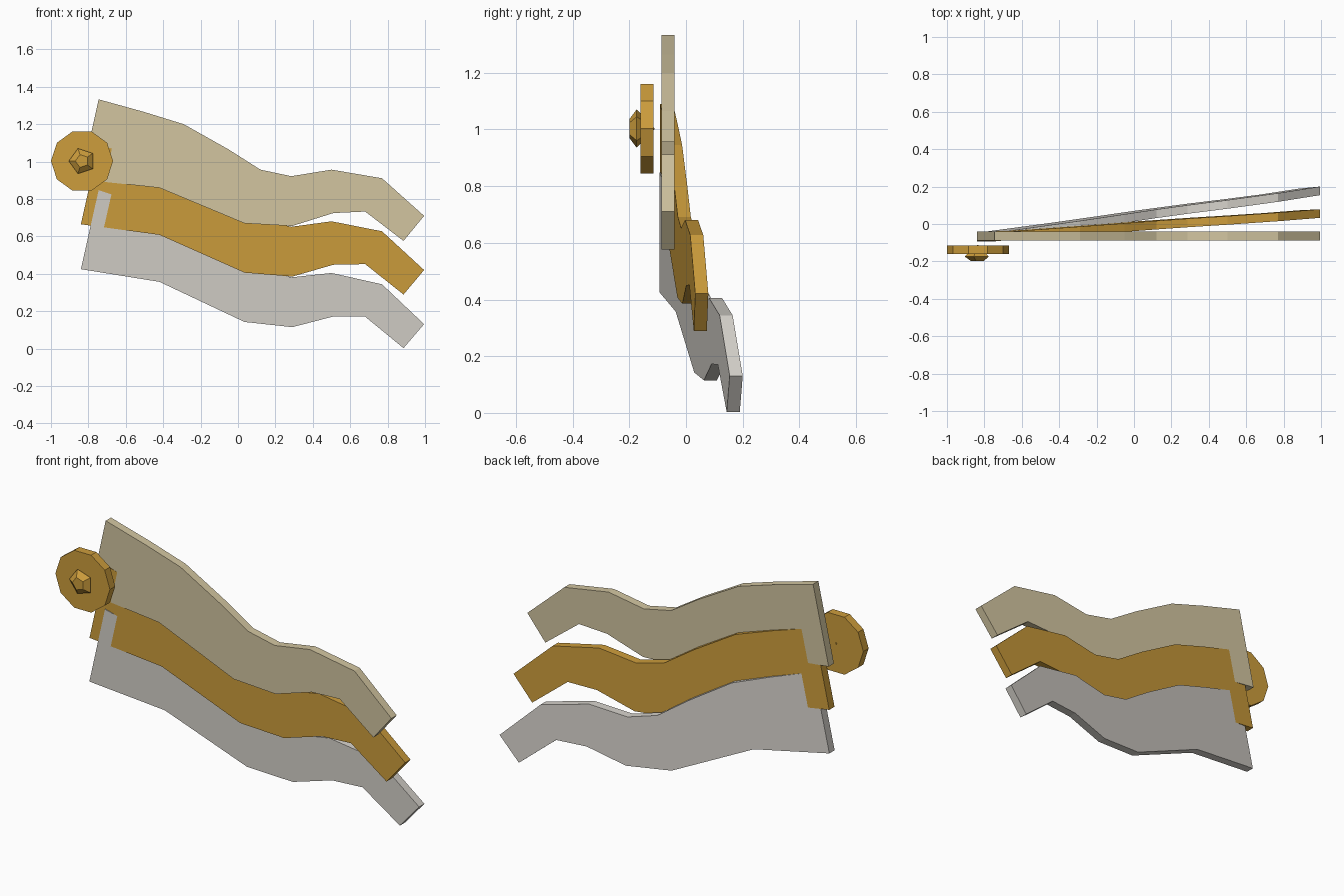
import bpy, bmesh, math

if "Cube" in bpy.data.objects:
    bpy.data.objects.remove(bpy.data.objects["Cube"])


def material(name, rgb):
    m = bpy.data.materials.new(name)
    m.diffuse_color = (*rgb, 1)
    m.use_nodes = True
    m.node_tree.nodes["Principled BSDF"].inputs["Base Color"].default_value = m.diffuse_color
    return m


gold = material("gold", (0.61, 0.337, 0.045))
tan = material("tan", (0.645, 0.558, 0.352))
grey = material("warm_grey", (0.672, 0.645, 0.597))


def finish(bm, name, mat):
    bmesh.ops.recalc_face_normals(bm, faces=bm.faces)
    mesh = bpy.data.meshes.new(name)
    bm.to_mesh(mesh)
    bm.free()
    mesh.materials.append(mat)
    obj = bpy.data.objects.new(name, mesh)
    bpy.context.collection.objects.link(obj)


# Wavy outline shared by all three cloth panels (x, z)
OUTLINE = [(-0.745, 1.333), (-0.5, 1.265), (-0.29, 1.2), (-0.05, 1.065),
           (0.12, 0.957), (0.285, 0.922), (0.5, 0.957), (0.77, 0.911),
           (0.995, 0.71), (0.885, 0.576), (0.68, 0.733), (0.51, 0.725),
           (0.29, 0.656), (0.035, 0.67), (-0.42, 0.86), (-0.84, 0.905)]


def panel(name, mat, step, slope, pivot, front):
    """Each lower panel drops further and swings further back about its left edge."""
    bm = bmesh.new()
    rings = [[], []]
    for x, z in OUTLINE:
        z -= step * (0.24 + 0.027 * (x + 0.84))
        y = front + slope * (x - 0.226 * z - pivot)
        for ring, depth in zip(rings, (0, 0.046)):
            ring.append(bm.verts.new((x, y + depth, z)))
    n = len(OUTLINE)
    bm.faces.new(rings[0])
    bm.faces.new(rings[1])
    for i in range(n):
        j = (i + 1) % n
        bm.faces.new((rings[0][i], rings[0][j], rings[1][j], rings[1][i]))
    finish(bm, name, mat)


panel("upper_panel", tan, 0, 0, 0, -0.087)
panel("middle_panel", gold, 1, 0.066, -0.916, -0.087)
panel("lower_panel", grey, 2, 0.13, -0.863, -0.0835)


def lathe(name, mat, sides, profile):
    """Faceted solid round a front-to-back axis; profile holds (radius, y)."""
    bm = bmesh.new()
    rings = []
    for r, y in profile:
        rings.append([bm.verts.new((-0.834 + r * math.cos(math.pi + math.tau * i / sides), y,
                                    1.003 + r * math.sin(math.pi + math.tau * i / sides)))
                      for i in range(sides)])
    bm.faces.new(rings[0])
    bm.faces.new(rings[-1])
    for a, b in zip(rings, rings[1:]):
        for i in range(sides):
            j = (i + 1) % sides
            bm.faces.new((a[i], a[j], b[j], b[i]))
    finish(bm, name, mat)


# Round clasp with a five-sided cut stud
lathe("clasp_disc", gold, 10, [(0.166, -0.16), (0.166, -0.114)])
lathe("clasp_stud", gold, 5, [(0.036, -0.199), (0.071, -0.174), (0.002, -0.111)])
